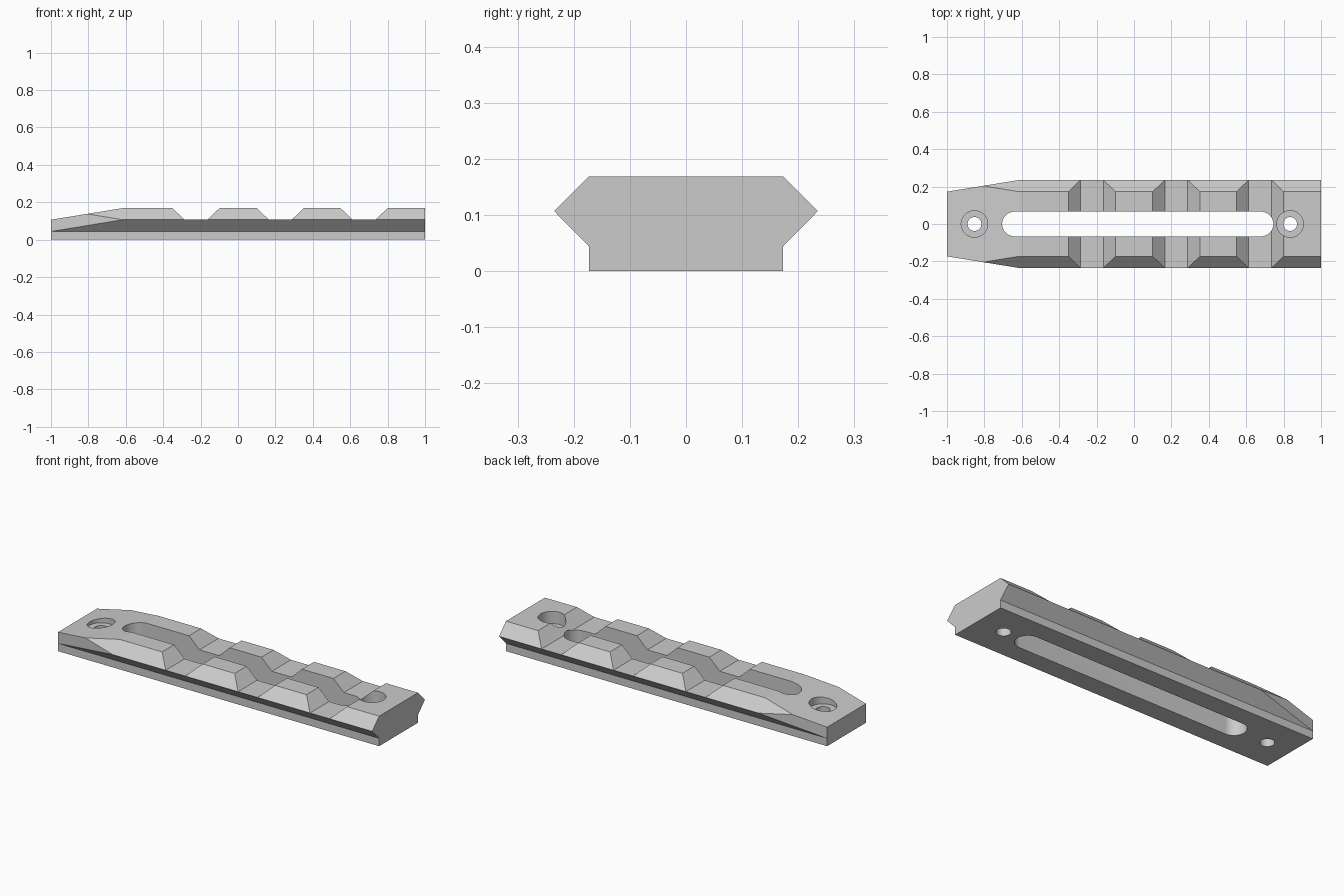
import bpy, bmesh, math
from mathutils import Vector

if "Cube" in bpy.data.objects:
    bpy.data.objects.remove(bpy.data.objects["Cube"])

HALF, SIDE, WIDE = 1.0, 0.173, 0.235
LIP, MID, TOP = 0.044, 0.107, 0.169

grey = bpy.data.materials.new("plain grey")
grey.use_nodes = True
grey.diffuse_color = (0.6, 0.6, 0.6, 1)
grey.node_tree.nodes["Principled BSDF"].inputs["Base Color"].default_value = (0.6, 0.6, 0.6, 1)


def prism(name, points, offset):
    """Extrude a closed outline of 3D points along the offset."""
    bm = bmesh.new()
    face = bm.faces.new([bm.verts.new(p) for p in points])
    ext = bmesh.ops.extrude_face_region(bm, geom=[face])
    bmesh.ops.translate(bm, vec=offset,
                        verts=[v for v in ext["geom"] if isinstance(v, bmesh.types.BMVert)])
    bmesh.ops.recalc_face_normals(bm, faces=bm.faces)
    mesh = bpy.data.meshes.new(name)
    bm.to_mesh(mesh)
    bm.free()
    mesh.materials.append(grey)
    obj = bpy.data.objects.new(name, mesh)
    bpy.context.collection.objects.link(obj)
    return obj


def stadium(x0, x1, r, z, n=24):
    """Outline with rounded ends centred on x0 and x1; a circle when they match."""
    pts = []
    for cx, start in ((x1, -math.pi / 2), (x0, math.pi / 2)):
        for i in range(n + 1 if x0 != x1 else n):
            a = start + math.pi * i / n
            pts.append((cx + r * math.cos(a), r * math.sin(a), z))
    return pts


# Rail body with V-shaped flanks
half = [(SIDE, 0), (SIDE, LIP), (WIDE, MID), (SIDE, TOP)]
outline = half + [(-y, z) for y, z in reversed(half)]
rail = prism("rail", [(-HALF, y, z) for y, z in outline], (2 * HALF, 0, 0))

# Tapered nose: one sloped top cut and two mirrored side cuts
bm = bmesh.new()
bm.from_mesh(rail.data)
run = 0.385
cuts = [((-HALF, 0, MID), Vector((MID - TOP, 0, run)))]
cuts += [((-HALF, s * SIDE, 0), Vector((SIDE - WIDE, s * run, 0))) for s in (1, -1)]
for co, normal in cuts:
    cut = bmesh.ops.bisect_plane(bm, geom=bm.verts[:] + bm.edges[:] + bm.faces[:], dist=1e-5,
                                 plane_co=co, plane_no=normal.normalized(), clear_outer=True)
    edges = [e for e in bm.edges if e.is_boundary]
    bmesh.ops.holes_fill(bm, edges=edges, sides=0)
bmesh.ops.recalc_face_normals(bm, faces=bm.faces)
bm.to_mesh(rail.data)
bm.free()

# Cutters: cross notches, long slot, counterbored screw holes
cutters = []
for x in (-0.225, 0.226, 0.674):
    a, b, up = 0.061, 0.126, 0.05
    k = b + up * (b - a) / (TOP - MID)
    pts = [(x - a, -0.4, MID), (x + a, -0.4, MID), (x + k, -0.4, TOP + up), (x - k, -0.4, TOP + up)]
    cutters.append(prism("notch_cutter", pts, (0, 0.8, 0)))
cutters.append(prism("slot_cutter", stadium(-0.639, 0.679, 0.066, -0.1), (0, 0, 0.4)))
for x in (-0.853, 0.835):
    cutters.append(prism("hole_cutter", stadium(x, x, 0.037, -0.1), (0, 0, 0.4)))
    cutters.append(prism("counterbore_cutter", stadium(x, x, 0.071, 0.1), (0, 0, 0.2)))

bpy.ops.object.select_all(action="DESELECT")
rail.select_set(True)
bpy.context.view_layer.objects.active = rail
for c in cutters:
    c.hide_render = True
    mod = rail.modifiers.new("cut", "BOOLEAN")
    mod.operation, mod.solver, mod.object = "DIFFERENCE", "EXACT", c
    bpy.ops.object.modifier_apply(modifier=mod.name)
    bpy.data.objects.remove(c)

bpy.ops.object.shade_smooth_by_angle(angle=math.radians(8.5))
